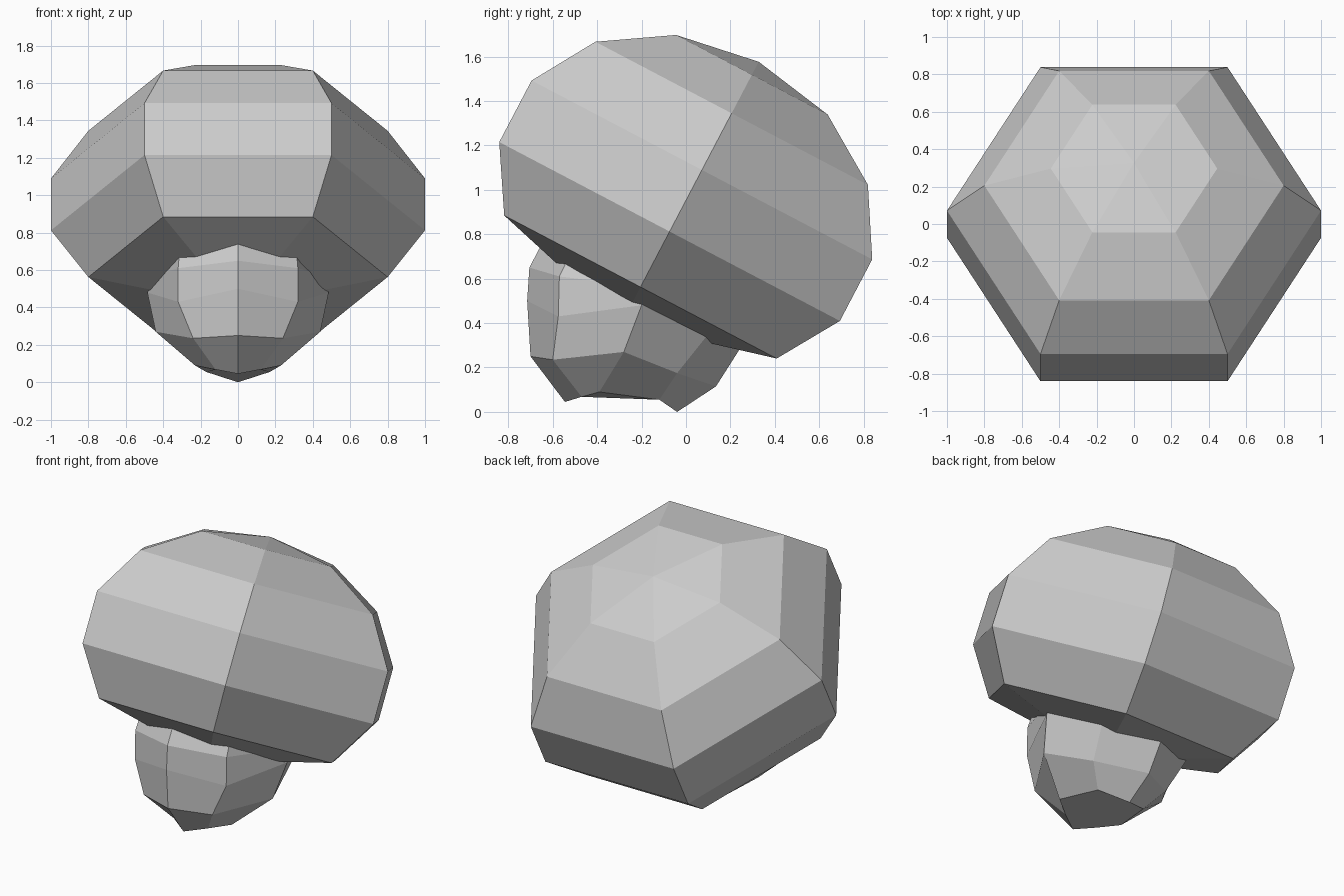
import bpy, bmesh, math
from mathutils import Matrix, Vector

if "Cube" in bpy.data.objects:
    bpy.data.objects.remove(bpy.data.objects["Cube"])

grey = bpy.data.materials.new("plain grey")
grey.diffuse_color = (0.6, 0.6, 0.6, 1)
grey.use_nodes = True
grey.node_tree.nodes["Principled BSDF"].inputs["Base Color"].default_value = grey.diffuse_color


def loft(name, rings, bottom=None, top=None):
    """Bridge rings of equal length; close each end with a point or a face."""
    bm = bmesh.new()
    loops = [[bm.verts.new(p) for p in ring] for ring in rings]
    n = len(loops[0])
    for a, b in zip(loops, loops[1:]):
        for i in range(n):
            j = (i + 1) % n
            bm.faces.new((a[i], a[j], b[j], b[i]))
    for loop, tip in ((loops[0], bottom), (loops[-1], top)):
        if tip is None:
            bm.faces.new(loop)
        else:
            t = bm.verts.new(tip)
            for i in range(n):
                bm.faces.new((loop[i], loop[(i + 1) % n], t))
    bmesh.ops.recalc_face_normals(bm, faces=bm.faces)
    mesh = bpy.data.meshes.new(name)
    bm.to_mesh(mesh)
    bm.free()
    mesh.materials.append(grey)
    obj = bpy.data.objects.new(name, mesh)
    bpy.context.collection.objects.link(obj)
    return obj


# Cap: six-sided dome (radius, height), leaning backwards
tilt = Matrix.Translation((0, -0.205, 0.5625)) @ Matrix.Rotation(math.radians(-27.7), 4, 'X')
profile = [(0.45, -0.08), (0.8, 0), (1, 0.282), (1, 0.595), (0.8, 0.883), (0.445, 1.079)]
cap_rings = [[tilt @ Vector((r * math.cos(k * math.pi / 3), r * math.sin(k * math.pi / 3), z))
              for k in range(6)] for r, z in profile]
loft("mushroom_cap", cap_rings,
     bottom=tilt @ Vector((0, 0, -0.09)), top=tilt @ Vector((0, 0, 1.145)))

# Stem: eight-sided uneven rings, right half from front to back, mirrored in x
halves = [
    [(0, -.545, .045), (.12, -.47, .068), (.23, -.39, .09), (.17, -.12, .055), (0, -.04, 0)],
    [(0, -.70, .25), (.24, -.60, .235), (.44, -.28, .27), (.27, -.04, .175), (0, .135, .115)],
    [(0, -.715, .50), (.32, -.575, .43), (.485, -.20, .48), (.32, .10, .35), (0, .24, .28)],
    [(0, -.705, .65), (.32, -.57, .61), (.48, -.17, .56), (.32, .15, .42), (0, .28, .35)],
    [(0, -.60, .85), (.30, -.45, .85), (.42, -.10, .75), (.30, .20, .55), (0, .30, .50)],
]
stem_rings = [h + [(-x, y, z) for x, y, z in h[3:0:-1]] for h in halves]
loft("mushroom_stem", stem_rings)
